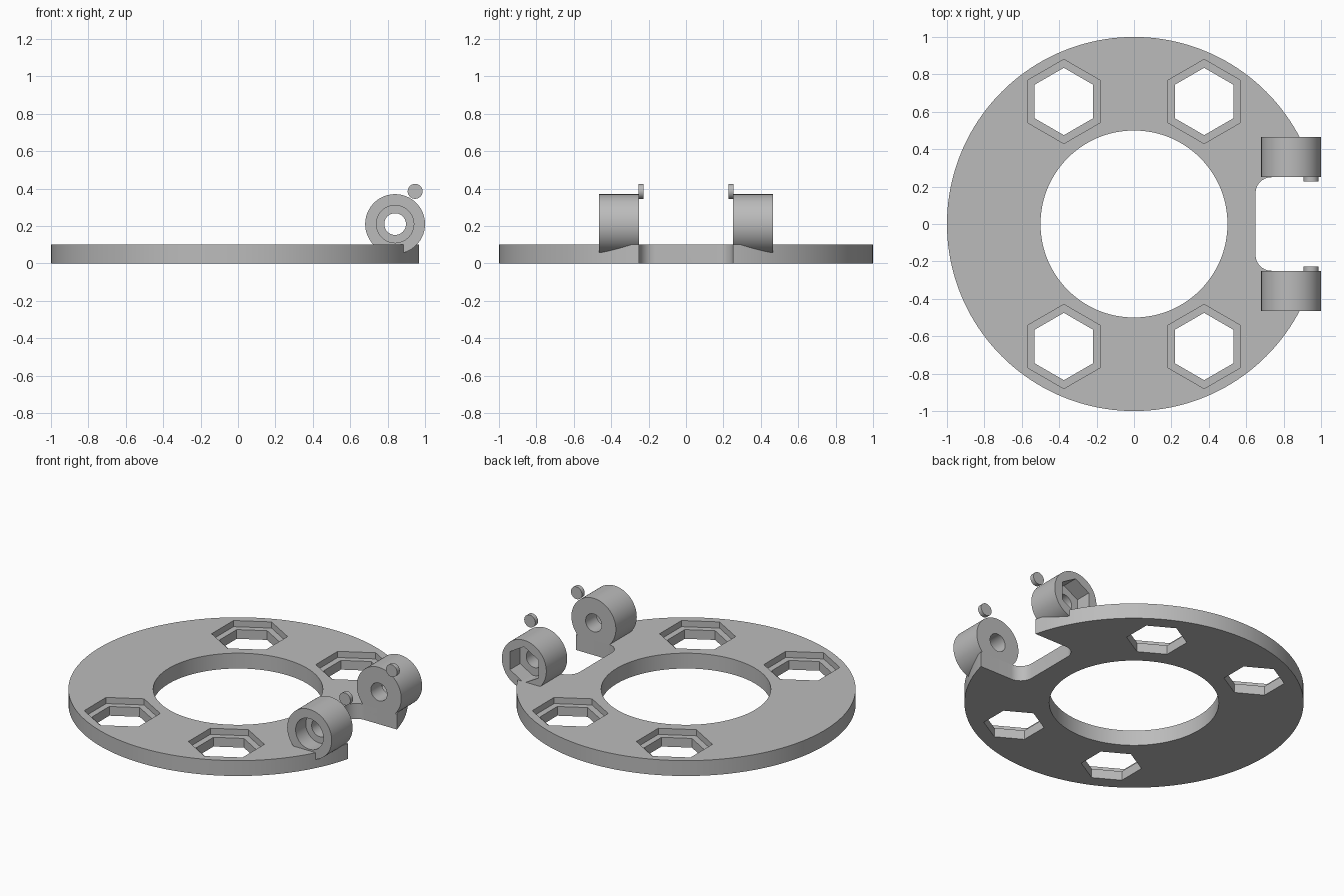
import bpy, bmesh, math

cube = bpy.data.objects.get("Cube")
if cube:
    bpy.data.objects.remove(cube, do_unlink=True)

grey = bpy.data.materials.new("matte grey")
grey.use_nodes = True
GREY = (0.5, 0.5, 0.5, 1)
grey.diffuse_color = GREY
grey.node_tree.nodes["Principled BSDF"].inputs["Base Color"].default_value = GREY


def ring(cx, cy, r, n, start=0.0, sweep=2 * math.pi, closed=True):
    """Points along a circle or, if not closed, along an arc with both ends."""
    steps = n if closed else n - 1
    return [(cx + r * math.cos(start + sweep * i / steps),
             cy + r * math.sin(start + sweep * i / steps)) for i in range(n)]


def prism(name, outline, lo, hi, axis="Z"):
    """Extrude an outline along Z (outline in x, y) or Y (outline in x, z)."""
    place = (lambda a, b, t: (a, b, t)) if axis == "Z" else (lambda a, b, t: (a, t, b))
    bm = bmesh.new()
    bottom = [bm.verts.new(place(a, b, lo)) for a, b in outline]
    top = [bm.verts.new(place(a, b, hi)) for a, b in outline]
    bm.faces.new(bottom)
    bm.faces.new(top)
    for i in range(len(outline)):
        j = (i + 1) % len(outline)
        bm.faces.new((bottom[i], bottom[j], top[j], top[i]))
    bmesh.ops.recalc_face_normals(bm, faces=bm.faces)
    mesh = bpy.data.meshes.new(name)
    bm.to_mesh(mesh)
    bm.free()
    mesh.materials.append(grey)
    obj = bpy.data.objects.new(name, mesh)
    bpy.context.collection.objects.link(obj)
    return obj


def select(obj):
    bpy.ops.object.select_all(action="DESELECT")
    obj.select_set(True)
    bpy.context.view_layer.objects.active = obj


def cut(obj, cutter):
    select(obj)
    mod = obj.modifiers.new("cut", "BOOLEAN")
    mod.operation = "DIFFERENCE"
    mod.solver = "EXACT"
    mod.object = cutter
    bpy.ops.object.modifier_apply(modifier=mod.name)
    bpy.data.objects.remove(cutter, do_unlink=True)


def finish(obj):
    select(obj)
    bpy.ops.object.shade_smooth_by_angle(angle=math.radians(30))


THICK, HALF_GAP = 0.1, 0.25
POINT_UP = math.pi / 2

# Ring plate with its central opening
plate = prism("ring_plate", ring(0, 0, 1, 160), 0, THICK)
cut(plate, prism("opening_cutter", ring(0, 0, 0.5, 128), -0.1, 0.2))

# Stepped hexagonal holes
for sx in (-1, 1):
    for sy in (-1, 1):
        x, y = sx * 0.375, sy * 0.655
        cut(plate, prism("hex_hole_cutter", ring(x, y, 0.18, 6, POINT_UP), -0.1, 0.2))
        cut(plate, prism("hex_ledge_cutter", ring(x, y, 0.225, 6, POINT_UP), 0.06, 0.2))

# Hinge gap with rounded inner corners
FILLET = 0.085
cx, cy = 0.65 + FILLET, HALF_GAP - FILLET
gap = [(1.2, -HALF_GAP), (1.2, HALF_GAP)]
gap += ring(cx, cy, FILLET, 12, math.pi / 2, math.pi / 2, closed=False)
gap += ring(cx, -cy, FILLET, 12, math.pi, math.pi / 2, closed=False)
cut(plate, prism("gap_cutter", gap, -0.1, 0.2))
finish(plate)

# Hinge knuckles: round socket at the front, nut socket at the back
PX, PZ = 0.84, 0.21
for label, s, socket in (("front", -1, ring(PX, PZ, 0.1, 48)),
                         ("back", 1, ring(PX, PZ, 0.118, 6, POINT_UP))):
    span = lambda a, b: sorted((s * a, s * b))
    knuckle = prism(label + "_hinge_knuckle", ring(PX, PZ, 0.16, 72),
                    *span(HALF_GAP, 0.465), "Y")
    cut(knuckle, prism("bore_cutter", ring(PX, PZ, 0.058, 48), *span(0.1, 0.6), "Y"))
    cut(knuckle, prism("socket_cutter", socket, *span(0.36, 0.6), "Y"))
    finish(knuckle)
    # Small round tab beside the knuckle
    finish(prism(label + "_stop_tab", ring(0.947, 0.385, 0.04, 32),
                 *span(0.226, 0.254), "Y"))
